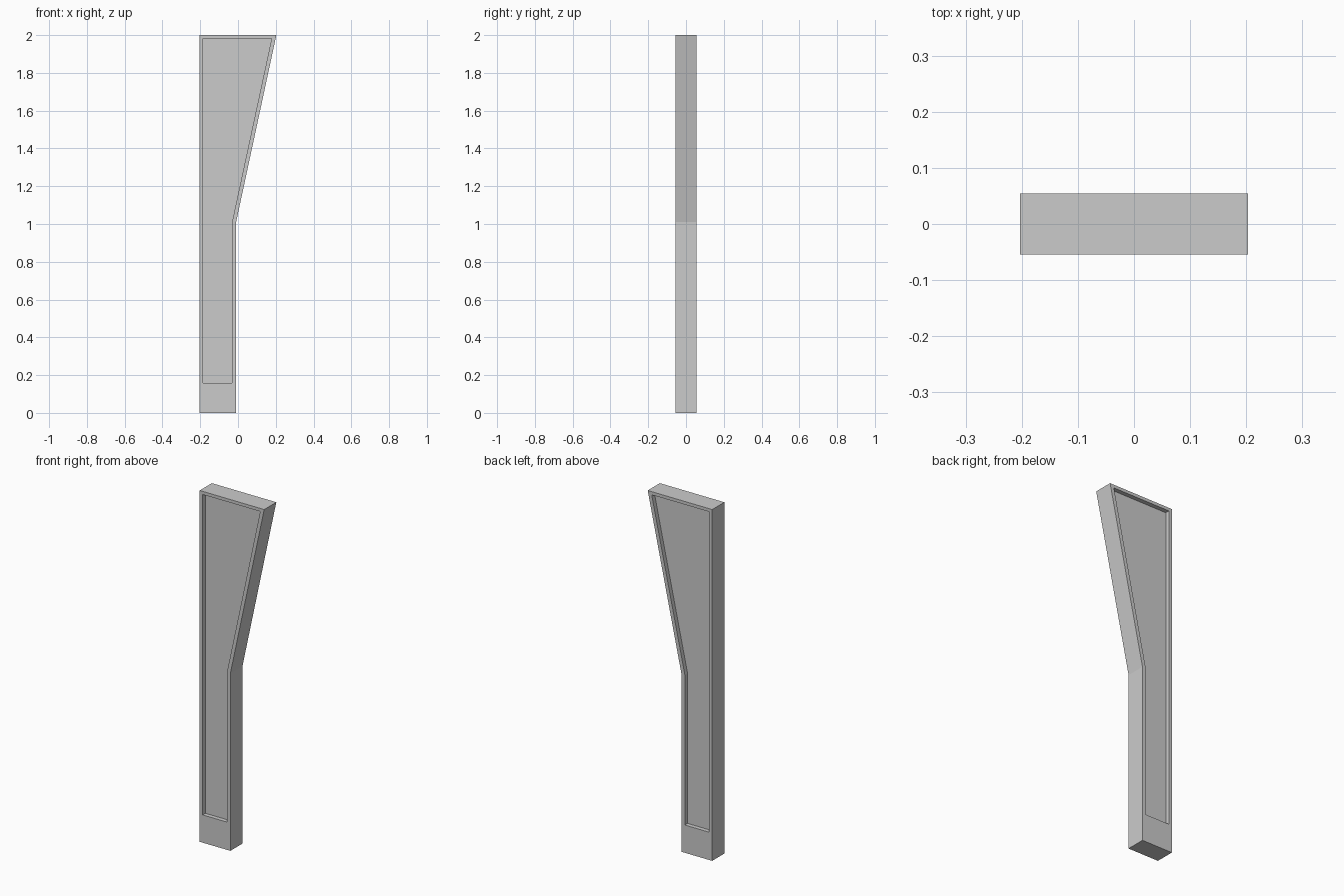
import bpy
import bmesh

cube = bpy.data.objects.get("Cube")
if cube:
    bpy.data.objects.remove(cube, do_unlink=True)

# Single flat grey
grey = bpy.data.materials.new("light_grey")
grey.use_nodes = True
colour = (0.6, 0.6, 0.6, 1)
grey.diffuse_color = colour
grey.node_tree.nodes["Principled BSDF"].inputs["Base Color"].default_value = colour

# Side profiles (x, z): outer edge and the recessed panel
OUTER = [(-0.203, 0), (-0.01, 0), (-0.01, 1.01), (0.203, 2), (-0.203, 2)]
PANEL = [(-0.184, 0.158), (-0.031, 0.158), (-0.031, 1.012), (0.178, 1.982), (-0.184, 1.982)]
HALF = 0.0545   # half thickness of the rim
WEB = 0.03      # half thickness of the recessed web


def ring(bm, profile, y):
    return [bm.verts.new((x, y, z)) for x, z in profile]


# Loops run from the front web, round the rim, to the back web
bm = bmesh.new()
loops = [ring(bm, PANEL, -WEB), ring(bm, PANEL, -HALF), ring(bm, OUTER, -HALF),
         ring(bm, OUTER, HALF), ring(bm, PANEL, HALF), ring(bm, PANEL, WEB)]
for a, b in zip(loops, loops[1:]):
    for i in range(len(a)):
        j = (i + 1) % len(a)
        bm.faces.new((a[i], a[j], b[j], b[i]))
bm.faces.new(loops[0])
bm.faces.new(loops[-1])
bmesh.ops.recalc_face_normals(bm, faces=bm.faces)

mesh = bpy.data.meshes.new("tapered_column")
bm.to_mesh(mesh)
bm.free()
mesh.materials.append(grey)
column = bpy.data.objects.new("tapered_column", mesh)
bpy.context.scene.collection.objects.link(column)
